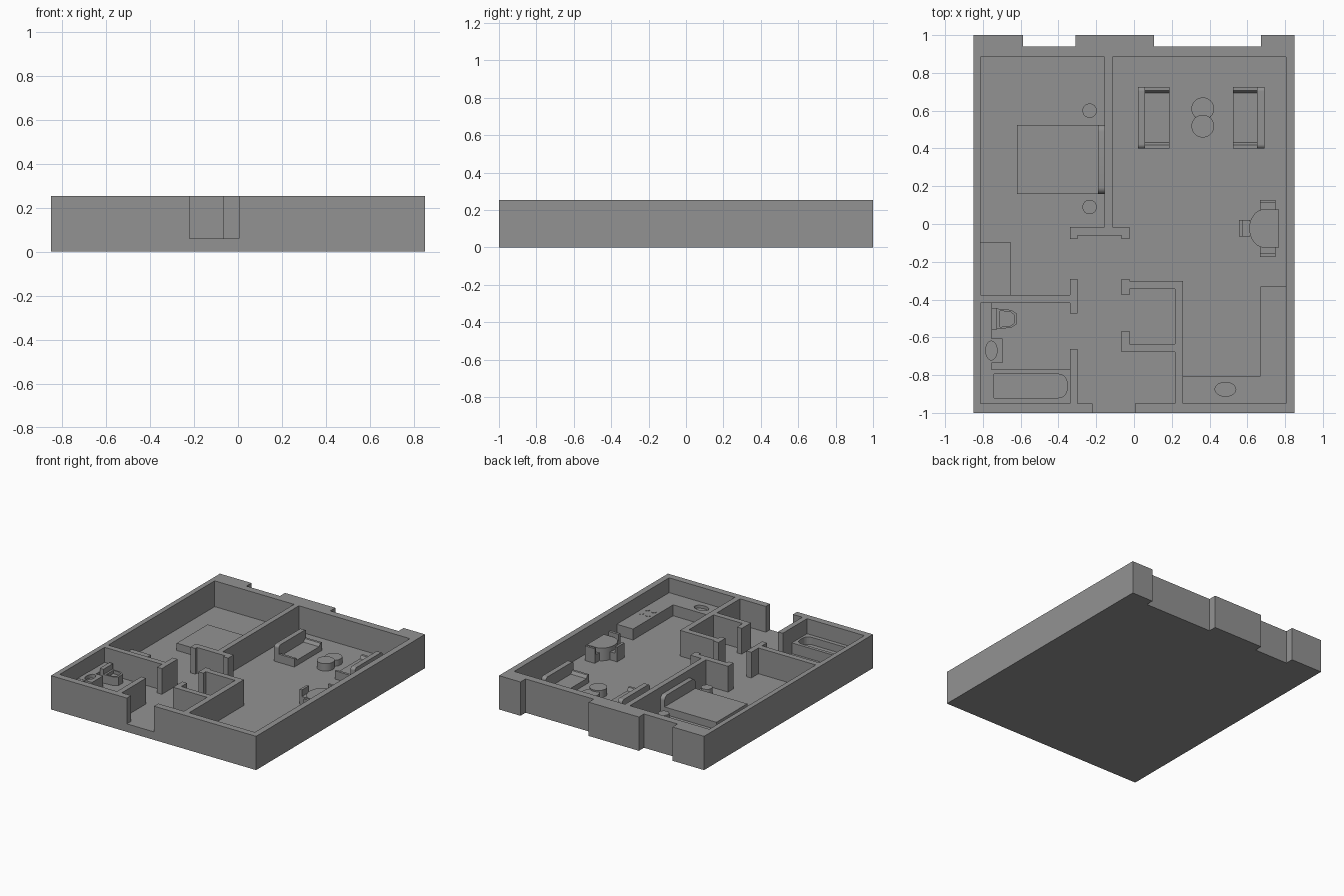
import bpy, bmesh, math

if "Cube" in bpy.data.objects:
    bpy.data.objects.remove(bpy.data.objects["Cube"])

FLOOR, TOP = 0.06, 0.253

# Dark grey for the whole model
grey = bpy.data.materials.new("dark_grey")
grey.diffuse_color = (.29, .29, .29, 1)
grey.use_nodes = True
grey.node_tree.nodes["Principled BSDF"].inputs["Base Color"].default_value = grey.diffuse_color


def prism(name, pts, a, b, axis='z'):
    """Extrude a closed outline from a to b; axis 'x' reads the outline as (y, z)."""
    bm = bmesh.new()
    put = (lambda p, t: (p[0], p[1], t)) if axis == 'z' else (lambda p, t: (t, p[0], p[1]))
    lo = [bm.verts.new(put(p, a)) for p in pts]
    hi = [bm.verts.new(put(p, b)) for p in pts]
    bm.faces.new(lo[::-1])
    bm.faces.new(hi)
    n = len(pts)
    for i in range(n):
        j = (i + 1) % n
        bm.faces.new((lo[i], lo[j], hi[j], hi[i]))
    bmesh.ops.recalc_face_normals(bm, faces=bm.faces)
    me = bpy.data.meshes.new(name)
    bm.to_mesh(me)
    bm.free()
    me.materials.append(grey)
    ob = bpy.data.objects.new(name, me)
    bpy.context.collection.objects.link(ob)
    return ob


def box(name, x0, x1, y0, y1, z1, z0=FLOOR):
    return prism(name, [(x0, y0), (x1, y0), (x1, y1), (x0, y1)], z0, z1)


def arc(cx, cy, rx, ry, a0, a1, n):
    return [(cx + rx * math.cos(math.radians(a0 + (a1 - a0) * i / n)),
             cy + ry * math.sin(math.radians(a0 + (a1 - a0) * i / n))) for i in range(n + 1)]


def ellipse(name, cx, cy, rx, ry, z0, z1, n=32):
    return prism(name, arc(cx, cy, rx, ry, 0, 360, n)[:-1], z0, z1)


def smooth(ob):
    bpy.ops.object.select_all(action='DESELECT')
    bpy.context.view_layer.objects.active = ob
    ob.select_set(True)
    bpy.ops.object.shade_smooth_by_angle(angle=math.radians(30))


def boolean(ob, other, op='DIFFERENCE'):
    m = ob.modifiers.new(op, 'BOOLEAN')
    m.operation, m.object, m.solver = op, other, 'EXACT'
    bpy.context.view_layer.objects.active = ob
    bpy.ops.object.modifier_apply(modifier=m.name)
    bpy.data.objects.remove(other)


def round_top(name, y0, y1, x0, x1, z1, r):
    """Upright panel with rounded upper corners."""
    pts = ([(y0, FLOOR), (y1, FLOOR)] + arc(y1 - r, z1 - r, r, r, 0, 90, 6)
           + arc(y0 + r, z1 - r, r, r, 90, 180, 6))
    return prism(name, pts, x0, x1, 'x')


# Outer shell: room cavity, two window recesses, front doorway
shell = box("shell", -.85, .85, -1, 1, TOP, 0)
for c in [(-.813, .805, -.95, .885, FLOOR), (-.588, -.31, .94, 1.1, -.1),
          (.107, .672, .94, 1.1, -.1), (-.221, .004, -1.1, -.9, FLOOR)]:
    boolean(shell, box("cutter", *c[:4], .4, c[4]))

# Interior partitions as outlines, fused into the shell
walls = [
    # bedroom / living divider with T-shaped end
    [(-.155, .90), (-.155, -.015), (-.338, -.015), (-.338, -.08), (-.298, -.08), (-.298, -.06),
     (-.065, -.06), (-.065, -.08), (-.025, -.08), (-.025, -.015), (-.115, -.015), (-.115, .90)],
    # bathroom back wall with door post
    [(-.83, -.375), (-.338, -.375), (-.338, -.29), (-.298, -.29), (-.298, -.475), (-.338, -.475),
     (-.338, -.418), (-.83, -.418)],
    # bathroom side wall
    [(-.338, -.97), (-.298, -.97), (-.298, -.663), (-.338, -.663)],
    # closet and kitchen wall
    [(.217, -.97), (.26, -.97), (.26, -.302), (-.025, -.302), (-.025, -.29), (-.065, -.29),
     (-.065, -.375), (-.025, -.375), (-.025, -.345), (.217, -.345), (.217, -.635),
     (-.025, -.635), (-.025, -.567), (-.065, -.567), (-.065, -.677), (.217, -.677)],
]
for w in walls:
    boolean(shell, prism("partition", w, .04, TOP), 'UNION')

# Kitchen counter with sink and burners
counter = prism("kitchen_counter", [(.26, -.95), (.805, -.95), (.805, -.33), (.67, -.33),
                                    (.67, -.805), (.26, -.805)], FLOOR, .142)
boolean(counter, ellipse("cutter", .484, -.875, .055, .037, .12, .3))
for dx in (-.028, .028):
    for dy in (-.035, .035):
        ellipse("burner", .737 + dx, -.60 + dy, .017, .017, .142, .145, 20)

# Sofas: back, seat and sloped arms, second one mirrored
for tag, x, s in (("left", .02, 1), ("right", .69, -1)):
    X = lambda d: x + s * d
    round_top(tag + "_sofa_back", .40, .725, *sorted((x, X(.038))), .185, .02)
    box(tag + "_sofa_seat", *sorted((X(.038), X(.167))), .42, .705, .10)
    for y, t in ((.40, 1), (.725, -1)):
        prism(tag + "_sofa_arm", [(y, FLOOR), (y, .122), (y + t * .018, .122),
                                  (y + t * .032, .10), (y + t * .032, FLOOR)],
              *sorted((X(.038), X(.167))), 'x')

# Round coffee tables
smooth(ellipse("coffee_table_tall", .364, .518, .06, .06, FLOOR, .115))
smooth(ellipse("coffee_table_low", .364, .61, .06, .06, FLOOR, .105))

# Dining table with one curved side, and three chairs
smooth(prism("dining_table", [(.768, -.125), (.768, .078)]
             + arc(.69, -.0235, .08, .1015, 90, 270, 16), FLOOR, .155))
box("chair_back_seat", .667, .75, .07, .11, .12)
box("chair_back_rest", .667, .75, .11, .127, .17)
box("chair_front_seat", .667, .75, -.155, -.115, .12)
box("chair_front_rest", .667, .75, -.175, -.155, .17)
box("chair_side_seat", .575, .615, -.065, .02, .12)
box("chair_side_rest", .557, .575, -.065, .02, .17)

# Bed, headboard, night stands
box("bed", -.62, -.19, .16, .525, .115)
smooth(round_top("headboard", .16, .525, -.19, -.155, .195, .035))
for y in (.60, .09):
    smooth(ellipse("night_stand", -.235, y, .038, .038, FLOOR, .11))

# Bedroom dresser
box("dresser", -.813, -.655, -.375, -.095, .115)

# Bathtub
tub = box("bathtub", -.813, -.338, -.95, -.77, .14)
boolean(tub, prism("cutter", [(-.742, -.92), ] + arc(-.40, -.875, .045, .045, -90, 0, 6)
                   + arc(-.40, -.84, .045, .045, 0, 90, 6) + [(-.742, -.795)], .085, .3))

# Wash stand between two lengths of plumbing ledge
box("ledge_front", -.813, -.755, -.77, -.735, .14)
box("ledge_back", -.813, -.755, -.605, -.418, .14)
stand = box("wash_stand", -.813, -.695, -.735, -.605, .142)
boolean(stand, ellipse("cutter", -.755, -.67, .03, .05, .115, .3))

# Toilet: tank and tapered bowl with recess
box("toilet_tank", -.755, -.725, -.558, -.445, .165)
bowl = prism("toilet_bowl", [(-.725, -.555), (-.65, -.55), (-.62, -.53), (-.62, -.475),
                             (-.65, -.455), (-.725, -.448)], FLOOR, .125)
boolean(bowl, prism("cutter", [(-.71, -.545), (-.655, -.54), (-.635, -.525), (-.635, -.48),
                               (-.655, -.465), (-.71, -.46)], .10, .3))
